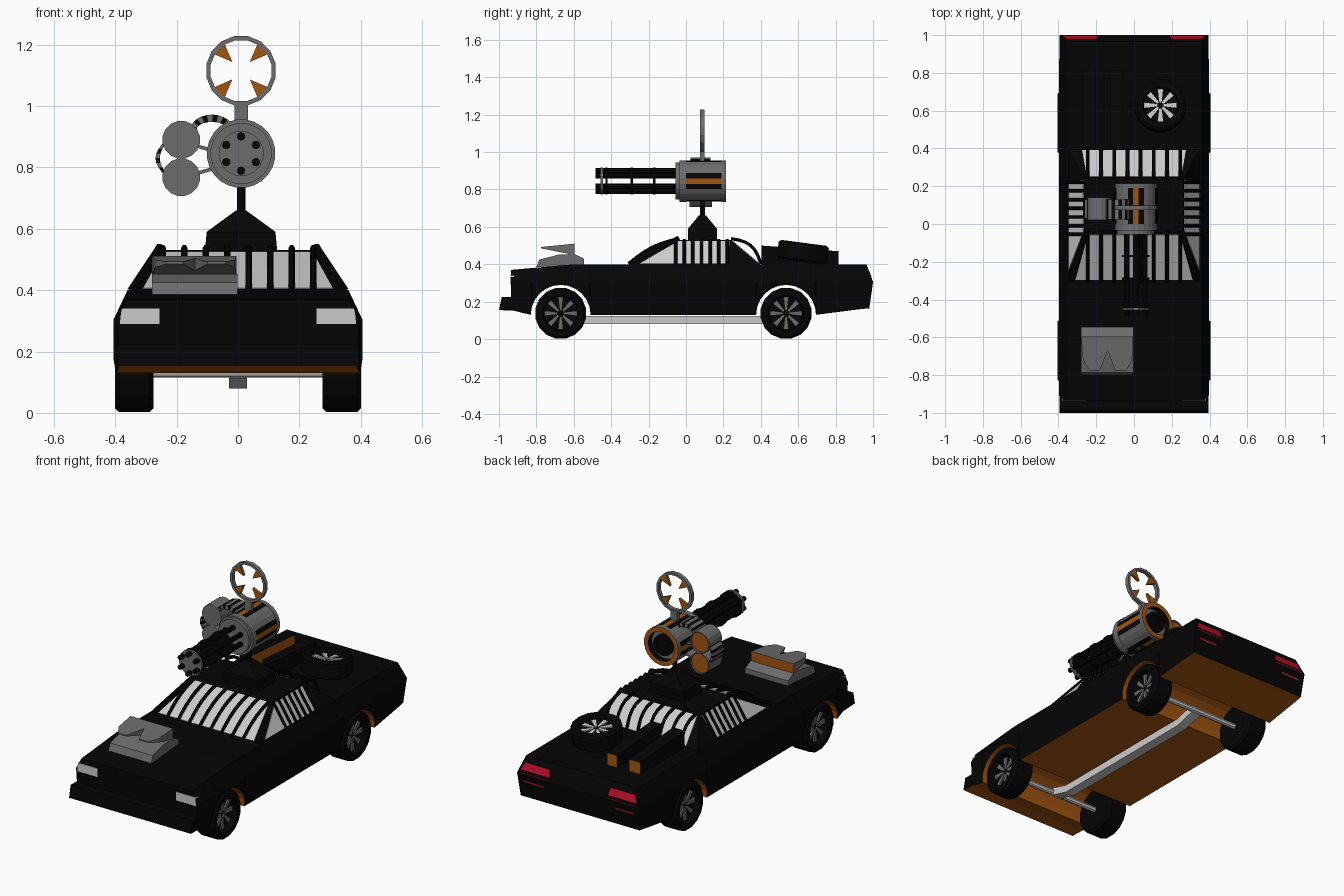
import bpy, bmesh
from math import sin, cos, pi, radians
from mathutils import Vector as V, Matrix as M

if "Cube" in bpy.data.objects:
    bpy.data.objects.remove(bpy.data.objects["Cube"])


def mat(name, r, g, b):
    m = bpy.data.materials.new(name)
    m.diffuse_color = (r, g, b, 1)
    m.use_nodes = True
    m.node_tree.nodes["Principled BSDF"].inputs["Base Color"].default_value = m.diffuse_color
    return m


BLACK = mat("black_paint", .0015, .0015, .0015)
ORANGE = mat("orange", .36, .09, .005)
GLASS = mat("pale_glass", .6, .6, .6)
RED = mat("red_lamp", .5, .005, .02)
GREY = mat("metal_grey", .15, .15, .15)


def mesh(name, verts, faces, mats=(), matrix=None):
    me = bpy.data.meshes.new(name)
    me.from_pydata([tuple(v) for v in verts], [], faces)
    for m in mats:
        me.materials.append(m)
    bm = bmesh.new()
    bm.from_mesh(me)
    bmesh.ops.remove_doubles(bm, verts=bm.verts, dist=1e-5)
    bmesh.ops.recalc_face_normals(bm, faces=bm.faces)
    bm.to_mesh(me)
    bm.free()
    ob = bpy.data.objects.new(name, me)
    bpy.context.collection.objects.link(ob)
    if matrix is not None:
        ob.matrix_world = matrix
    return ob


def loft(name, rings, mats=(), caps=True, matrix=None):
    n = len(rings[0])
    verts = [p for r in rings for p in r]
    faces = [(i*n+j, i*n+(j+1) % n, (i+1)*n+(j+1) % n, (i+1)*n+j)
             for i in range(len(rings)-1) for j in range(n)]
    if caps:
        faces += [tuple(range(n)), tuple(range(len(verts)-n, len(verts)))]
    return mesh(name, verts, faces, mats, matrix)


def lathe(name, prof, n, mats=(), caps=True, matrix=None):
    # revolve (y, radius) pairs about the y axis
    rings = [[(r*cos((j-.5)*2*pi/n), y, r*sin((j-.5)*2*pi/n)) for j in range(n)] for y, r in prof]
    return loft(name, rings, mats, caps, matrix)


def sweep(name, path, r, n=6, mats=()):
    path = [V(p) for p in path]
    rings = []
    for i, p in enumerate(path):
        t = (path[min(i+1, len(path)-1)] - path[max(i-1, 0)]).normalized()
        a = t.cross(V((0, 0, 1)) if abs(t.z) < .9 else V((0, 1, 0))).normalized()
        b = t.cross(a)
        rings.append([p + r*(a*cos(k*2*pi/n) + b*sin(k*2*pi/n)) for k in range(n)])
    return loft(name, rings, mats)


def belt(name, inner, outer, y0, y1, mats):
    # flat striped band between two (x, z) paths
    ob = loft(name, [[(p[0], y0, p[1]), (p[0], y1, p[1]), (q[0], y1, q[1]), (q[0], y0, q[1])]
                     for p, q in zip(inner, outer)], mats)
    for i in range(4*(len(inner)-1)):
        ob.data.polygons[i].material_index = (i//4) % 2


def box(name, x0, x1, y0, y1, z0, z1, mats=()):
    return loft(name, [[(x0, y0, z), (x1, y0, z), (x1, y1, z), (x0, y1, z)] for z in (z0, z1)], mats)


# body: stations (y bottom, z bottom, y waist, y top, half width), floor follows the wheel arches
st = [(-.935, .155, -.935, -.935, .385)]
for c in (-.67, .535):
    for k in range(13):
        a = pi*(1 - k/12)
        y = c + .16*cos(a)
        st.append((y, .13 + .16*sin(a), y, y, .398 if k in (0, 12) else .405))
st.append((.93, .16, .93, .93, .39))
st.append((.98, .165, 1, .965, .385))
verts, faces = [], []
for yb, zb, ym, yt, xb in st:
    zt = .40 - .03*max(0, (-.6 - yt)/.335)
    xm = max(xb, .395)
    verts += [(-xb, yb, zb), (-xm, ym, .305), (-.36, yt, zt), (.36, yt, zt), (xm, ym, .305), (xb, yb, zb)]
for i in range(len(st)-1):
    faces += [(i*6+k, i*6+(k+1) % 6, i*6+6+(k+1) % 6, i*6+k+6) for k in range(6)]
e = len(verts) - 6
faces += [(0, 5, 4, 1), (1, 4, 3, 2), (e, e+1, e+4, e+5), (e+1, e+2, e+3, e+4)]
body = mesh("car_body", verts, faces, (BLACK, ORANGE))
for i in range(len(st)-1):
    body.data.polygons[i*6+5].material_index = 1

# front bumper
prof = [(-1, .155), (-.985, .225), (-.93, .225), (-.84, .15)]
bumper = loft("front_bumper", [[(x, y, z) for y, z in prof] for x in (-.395, .395)], (BLACK, ORANGE))
bumper.data.polygons[3].material_index = 1

# headlights and tail lights
for s in (-1, 1):
    hl = [(.255, .29), (.385, .29), (.38, .34), (.255, .34)]
    loft("headlight", [[(s*x, y, z) for x, z in hl] for y in (-.938, -.92)], (GLASS,))
    up = [(.19, .994, .325), (.375, .994, .325), (.355, .98, .365), (.20, .98, .365)]
    lo = [(.19, 1, .31), (.375, 1, .31), (.355, .993, .255), (.24, .993, .255)]
    for name, q in (("tail_light_upper", up), ("tail_light_lower", lo)):
        loft(name, [[(s*x, y+d, z) for x, y, z in q] for d in (-.02, 0)], (RED,))

# cabin with glass
B = [V((x, y, .395)) for x, y in ((-.35, -.31), (.35, -.31), (.35, .40), (-.35, .40))]
T = [V((x, y, .53)) for x, y in ((-.26, -.04), (.26, -.04), (.26, .24), (-.26, .24))]
loft("cabin", [B, T], (BLACK,))


def on_face(f, u, v, d):
    g = (f+1) % 4
    n = (B[g]-B[f]).cross(T[f]-B[f]).normalized()
    return B[f].lerp(B[g], u).lerp(T[f].lerp(T[g], u), v) + n*d


for f, name, ub, ut in ((0, "windshield", (.05, .95), (.04, .96)), (1, "side_window", (.07, .75), (.05, .95)),
                        (2, "rear_window", (.1, .9), (.03, .97)), (3, "side_window", (.25, .93), (.05, .95))):
    uv = [(ub[0], .06), (ub[1], .06), (ut[1], .94), (ut[0], .94)]
    loft(name, [[on_face(f, u, v, d) for u, v in uv] for d in (-.002, .004)], (GLASS,))

# curved bars over the front and rear glass, slats at the sides
for f, bulge in ((0, .022), (2, .04)):
    for i in range(8):
        path = [on_face(f, .5, .02 + k/6, .006 + bulge*sin(pi*k/6)) for k in range(7)]
        sweep("window_bar", [(.07*(i-3.5), p.y, p.z) for p in path], .01, 6, (BLACK,))
for s in (-1, 1):
    sweep("windshield_pillar", [(s*.335, -.30, .405), (s*.255, -.04, .54)], .014, 6, (BLACK,))
    for i in range(7):
        y = -.055 + .046*i
        sweep("side_slat", [(s*.353, y, .40), (s*.265, y, .532)], .009, 6, (BLACK,))


# wheels: bevelled tyre with recessed eight-spoke rim
def wheel(name, matrix):
    lathe(name + "_tyre", [(-.0625, .125), (-.05, .138), (.05, .138), (.0625, .125), (.0625, .096), (.025, .09)],
          16, (BLACK,), True, matrix)
    v, fc = [], []
    for k in range(8):
        a = k*pi/4
        for y in (.02, .034):
            for r, w in ((.016, .006), (.086, .014), (.086, -.014), (.016, -.006)):
                v.append((r*cos(a) - w*sin(a), y, r*sin(a) + w*cos(a)))
        o = k*8
        fc += [(o, o+1, o+2, o+3), (o+4, o+5, o+6, o+7)]
        fc += [(o+j, o+(j+1) % 4, o+4+(j+1) % 4, o+4+j) for j in range(4)]
    mesh(name + "_spokes", v, fc, (GLASS if name == "spare" else GREY,), matrix)


for y in (-.67, .535):
    for s in (-1, 1):
        wheel("wheel", M.Translation((s*.338, y, .138)) @ M.Rotation(-s*pi/2, 4, 'Z'))
    sweep("axle", [(-.3, y, .132), (.3, y, .132)], .016, 8)
wheel("spare", M.Translation((.14, .625, .465)) @ M.Rotation(radians(82.5), 4, 'X') @ M.Diagonal((1, .8, 1, 1)))

# drive shaft under the floor
shaft = [(-.67, .135), (-.55, .102), (.41, .102), (.535, .135)]
loft("drive_shaft", [[(x, y, z+d) for x, d in ((-.03, -.022), (.03, -.022), (.03, .022), (-.03, .022))]
                     for y, z in shaft])

# rear deck fins, orange at the open inner side and ends
for x0, x1 in ((-.275, -.20), (-.125, -.06)):
    fin = loft("deck_fin", [[(x0, y, .39), (x1, y, .39), (x1, y, z), (x0, y, z)]
                            for y, z in ((.405, .50), (.815, .47))], (BLACK, ORANGE))
    fin.data.polygons[5].material_index = 1
    fin.data.polygons[1].material_index = 1 if x0 < -.2 else 0

# hood scoop: base block and two-lobed lid
base = [(-.80, .385), (-.785, .425), (-.68, .452), (-.595, .455), (-.545, .43), (-.545, .385)]
loft("scoop_base", [[(x, y, z) for y, z in base] for x in (-.28, -.002)], (GREY,))
lid = [(-.28, -.595), (-.005, -.595), (-.01, -.72), (-.04, -.775), (-.10, -.775), (-.14, -.67),
       (-.18, -.775), (-.235, -.775), (-.27, -.72)]
top = loft("scoop_lid", [[(x, y, .45 - (y+.6)*.2) for x, y in lid], [(x, y, .51 + (y+.6)*.1) for x, y in lid]],
           (GREY, ORANGE))
top.data.polygons[0].material_index = 1

# turret base and post
loft("turret_base", [[(.01+sx*w, .088+sy*d, z) for sx, sy in ((-1, -1), (1, -1), (1, 1), (-1, 1))]
                     for z, w, d in ((.525, .118, .078), (.59, .112, .078), (.66, .016, .02))], (BLACK,))
sweep("turret_post", [(.01, .088, .64), (.01, .088, .76)], .014, 8, (BLACK,))

# gun drum with striped sides
gun = M.Translation((.01, 0, .845))
drum = lathe("gun_drum", [(-.055, .1), (-.035, .1), (-.035, .112), (0, .112), (0, .11), (.19, .11), (.19, .112),
                          (.215, .112), (.215, .085), (.18, .085)], 24, (GREY, ORANGE, BLACK), True, gun)
for j in range(24):
    drum.data.polygons[4*24+j].material_index = {0: 1, 1: 2, 5: 2}.get(j % 6, 0)
    drum.data.polygons[7*24+j].material_index = 1
    drum.data.polygons[8*24+j].material_index = 2
lathe("drum_rear_core", [(.17, .06), (.205, .06), (.205, .042), (.185, .042)], 16, (BLACK,), True, gun)

# barrels and clamps
for k in range(6):
    a = pi/2 + k*pi/3
    x, z = .01 + .056*cos(a), .845 + .056*sin(a)
    sweep("barrel", [(x, -.485, z), (x, -.04, z)], .014, 8, (BLACK,))
for y in (-.45, -.425, -.29, -.17):
    lathe("barrel_clamp", [(y-.006, .074), (y+.006, .074)], 16, (GREY if y == -.45 else BLACK,), True, gun)

# twin side pods, arms and feed belts
for z in (.89, .768):
    pod = lathe("side_pod", [(.02, .062), (.14, .062), (.14, .057), (.13, .057)], 16,
                (GREY, ORANGE), True, M.Translation((-.185, 0, z)))
    pod.data.polygons[-1].material_index = 1
for z0, z1 in ((.855, .87), (.795, .78)):
    belt("pod_arm", [(-.135, z1-.006), (-.085, z0-.006)], [(-.135, z1+.006), (-.085, z0+.006)], .03, .13, (GREY,))
ang = [pi - k*pi*.85/10 for k in range(11)]
belt("feed_belt", [(-.085 + .05*cos(a), .922 + .026*sin(a)) for a in ang],
     [(-.085 + .07*cos(a), .922 + .05*sin(a)) for a in ang], .025, .13, (BLACK, GREY))
belt("side_belt", [(-.225 - .03*sin(k*pi/8), .89 - .12*k/8) for k in range(9)],
     [(-.235 - .034*sin(k*pi/8), .89 - .12*k/8) for k in range(9)], .03, .13, (BLACK, GREY))

# ring sight
box("sight_post", -.012, .032, .075, .1, .94, 1.01, (GREY,))
lathe("sight_ring", [(-.012, .115), (.012, .115), (.012, .101), (-.012, .101), (-.012, .115)], 16, (GREY,), False,
      M.Translation((.01, .086, 1.115)))
for k in range(4):
    a = pi/4 + k*pi/2
    tri = [(.04, 0), (.103, .025), (.103, -.025)]
    loft("sight_pointer", [[(.01 + r*cos(a) - w*sin(a), y, 1.115 + r*sin(a) + w*cos(a)) for r, w in tri]
                           for y in (.077, .095)], (ORANGE,))
